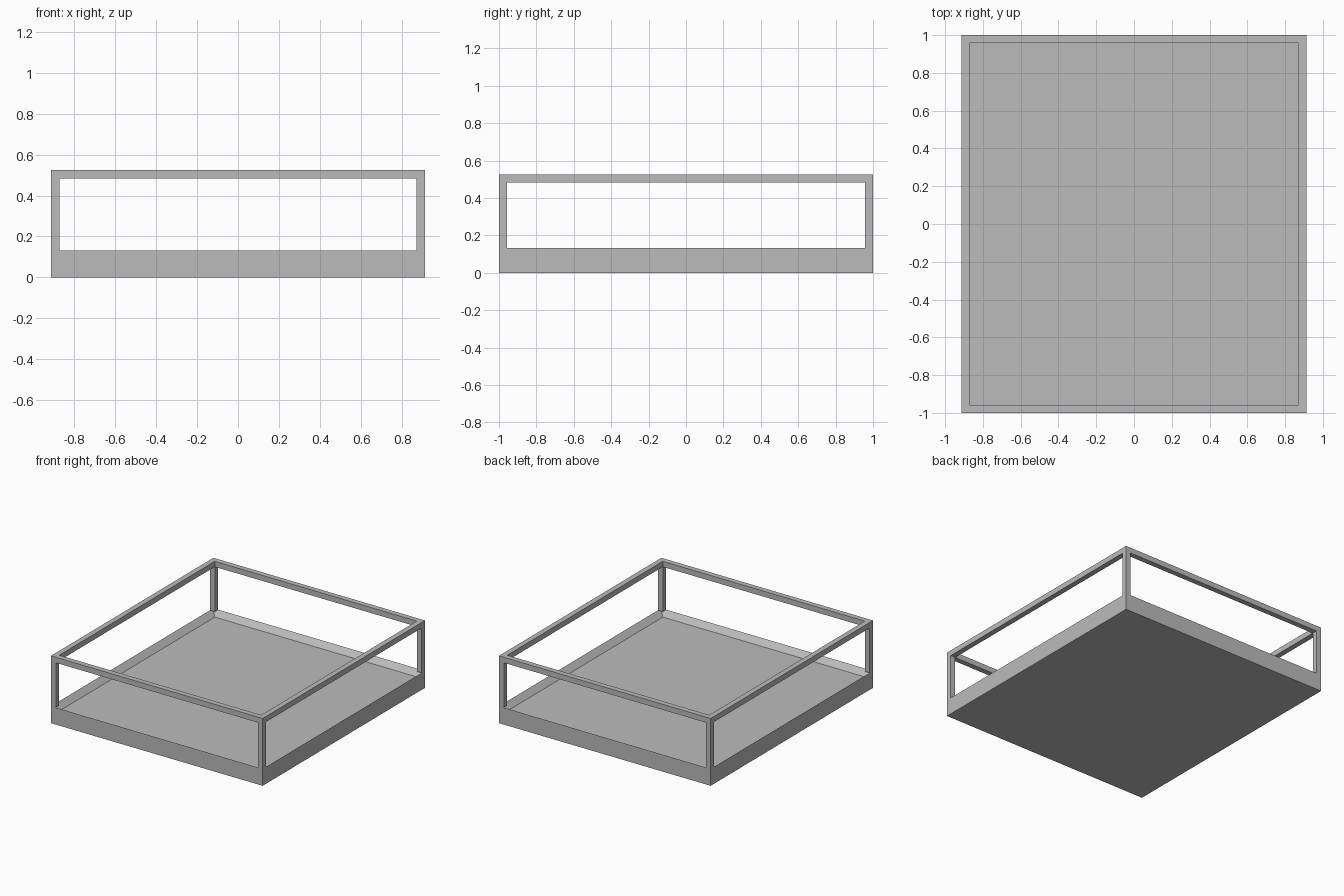
import bpy, bmesh
from mathutils import Matrix, Vector

if "Cube" in bpy.data.objects:
    bpy.data.objects.remove(bpy.data.objects["Cube"], do_unlink=True)

HX, HY = 0.913, 1.0        # half width and half depth
BAR = 0.042                # thickness of the frame bars
FLOOR, RIM = 0.09, 0.132   # tray floor and rim heights
RAIL, TOP = 0.482, 0.525   # underside and top of the upper rail

grey = bpy.data.materials.new("mid_grey")
grey.use_nodes = True
grey.diffuse_color = (0.5, 0.5, 0.5, 1)
grey.node_tree.nodes["Principled BSDF"].inputs["Base Color"].default_value = (0.5, 0.5, 0.5, 1)


def box_mesh(lo, hi):
    lo, hi = Vector(lo), Vector(hi)
    bm = bmesh.new()
    bmesh.ops.create_cube(bm, size=1, matrix=Matrix.LocRotScale((lo + hi) / 2, None, hi - lo))
    return bm


def finish(name, bm):
    bmesh.ops.recalc_face_normals(bm, faces=bm.faces)
    mesh = bpy.data.meshes.new(name)
    bm.to_mesh(mesh)
    bm.free()
    mesh.materials.append(grey)
    obj = bpy.data.objects.new(name, mesh)
    bpy.context.collection.objects.link(obj)


def inset_cap(bm, direction):
    """Inset the top (1) or bottom (-1) face by one bar and return it."""
    face = max(bm.faces, key=lambda f: f.calc_center_median().z * direction)
    bmesh.ops.inset_region(bm, faces=[face], thickness=BAR, use_even_offset=True)
    return face


# Tray: solid base with a shallow recessed floor
bm = box_mesh((-HX, -HY, 0), (HX, HY, RIM))
floor = inset_cap(bm, 1)
for v in floor.verts:
    v.co.z = FLOOR
finish("tray", bm)

# Corner posts
for sx, side in ((-1, "right"), (1, "left")):
    for sy, end in ((-1, "front"), (1, "back")):
        x, y = sorted((sx * HX, sx * (HX - BAR))), sorted((sy * HY, sy * (HY - BAR)))
        finish(f"{end}_{side}_post", box_mesh((x[0], y[0], RIM), (x[1], y[1], RAIL)))

# Upper rail: a rectangular ring, its two inset caps bridged through the middle
bm = box_mesh((-HX, -HY, RAIL), (HX, HY, TOP))
caps = [inset_cap(bm, 1), inset_cap(bm, -1)]
loops = [e for f in caps for e in f.edges]
bmesh.ops.delete(bm, geom=caps, context='FACES_ONLY')
bmesh.ops.bridge_loops(bm, edges=loops)
finish("upper_rail", bm)
